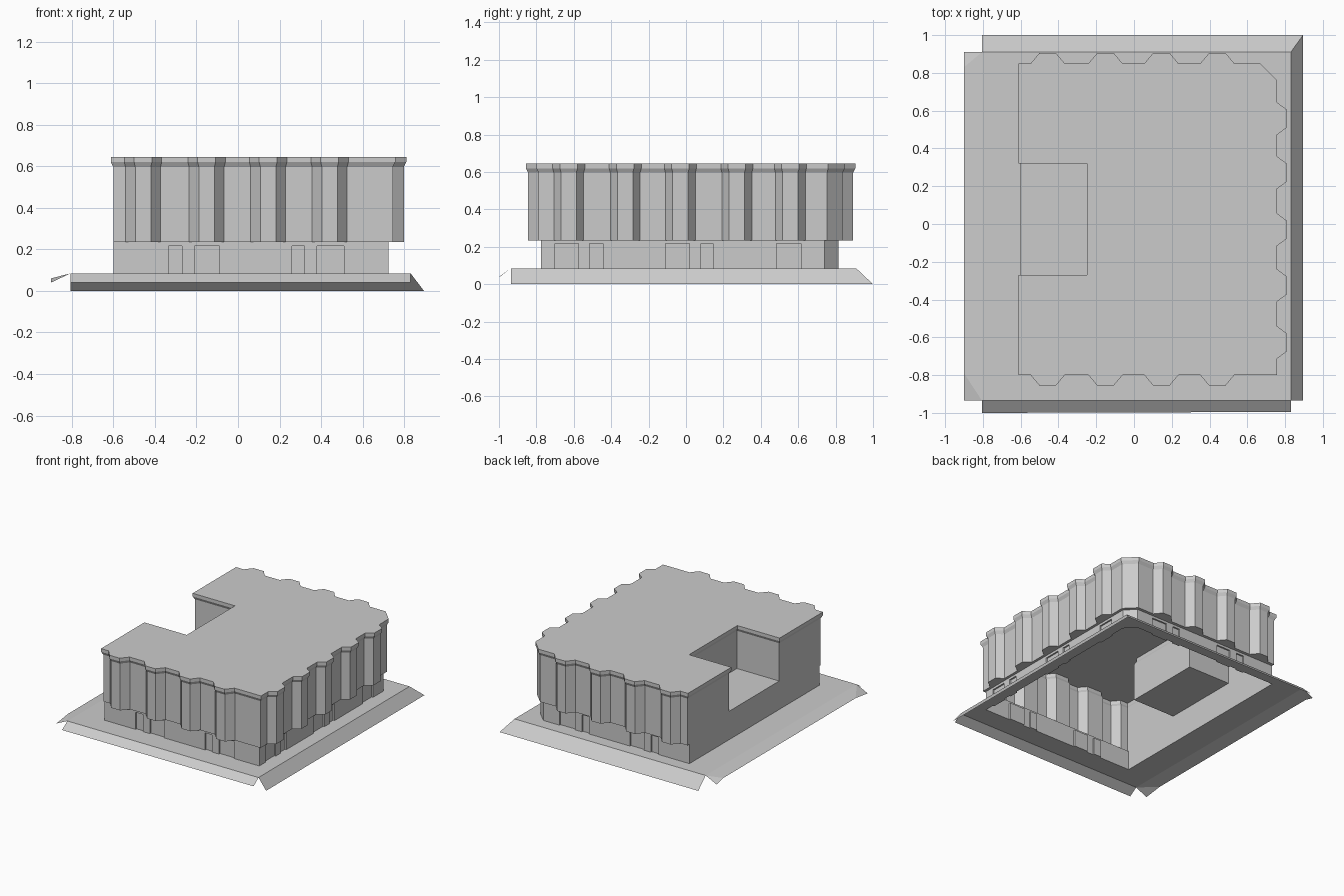
import bpy, bmesh
from mathutils import Vector

if "Cube" in bpy.data.objects:
    bpy.data.objects.remove(bpy.data.objects["Cube"])

grey = bpy.data.materials.new("plain grey")
grey.diffuse_color = (0.6, 0.6, 0.6, 1)
grey.use_nodes = True
grey.node_tree.nodes["Principled BSDF"].inputs["Base Color"].default_value = grey.diffuse_color

Z_GROUND, Z_DOOR, Z_LEDGE, Z_NOTCH = 0.085, 0.217, 0.235, 0.305
Z_NECK, Z_LIP, Z_ROOF = 0.597, 0.62, 0.645


def finish(name, bm):
    bmesh.ops.remove_doubles(bm, verts=bm.verts, dist=0.0001)
    mesh = bpy.data.meshes.new(name)
    bm.to_mesh(mesh)
    bm.free()
    mesh.materials.append(grey)
    bpy.context.collection.objects.link(bpy.data.objects.new(name, mesh))


def face(bm, pts):
    return bm.faces.new([bm.verts.new(p) for p in pts])


def flat(bm, pts, z):
    return face(bm, [(p[0], p[1], z) for p in pts])


def wall(bm, a, b, z0, a2, b2, z1):
    face(bm, [(a[0], a[1], z0), (b[0], b[1], z0), (b2[0], b2[1], z1), (a2[0], a2[1], z1)])


def ring(bm, low, z0, high, z1):
    n = len(low)
    for i in range(n):
        j = (i + 1) % n
        wall(bm, low[i], low[j], z0, high[i], high[j], z1)


def side(a, b, feats):
    """Straight run from a to b; feats = (centre, inner half, outer half, outward depth)."""
    a, b = Vector(a), Vector(b)
    d = (b - a).normalized()
    out = Vector((d.y, -d.x))
    pts = [a]
    for c, hi, ho, dep in sorted(feats, key=lambda f: f[0] * (d.x + d.y)):
        base = a + d * (c * (d.x + d.y) - a.dot(d))
        pts += [base - d * hi, base - d * ho + out * dep,
                base + d * ho + out * dep, base + d * hi]
    return pts + [b]


def offset(pts, dist):
    """Move a counter-clockwise outline outward by dist (mitred)."""
    res, n = [], len(pts)
    for i in range(n):
        d1 = (pts[i] - pts[i - 1]).normalized()
        d2 = (pts[(i + 1) % n] - pts[i]).normalized()
        n1, n2 = Vector((d1.y, -d1.x)), Vector((d2.y, -d2.x))
        m = n1 + n2
        res.append(pts[i] + m * (2 * dist / m.length_squared))
    return res


# outlines: roof with bays and a terrace cut-out, base with shallow doorways
bays_x = [(c, 0.09, 0.043, 0.056) for c in (-0.457, -0.151, 0.145, 0.441)]
bays_y = [(c, 0.086, 0.047, 0.053) for c in (0.558, 0.272, -0.03, -0.325, -0.627)]
cap = (side((-0.612, -0.80), (0.757, -0.80), bays_x)
       + side((0.757, -0.80), (0.757, 0.76), bays_y)[1:]
       + side((0.667, 0.85), (-0.612, 0.85), bays_x)
       + [Vector(p) for p in ((-0.612, 0.32), (-0.25, 0.32), (-0.25, -0.27), (-0.612, -0.27))])
body = offset(cap, -0.012)


def doors(spans):
    return [((a + b) / 2, (b - a) / 2, (b - a) / 2, -0.012) for a, b in spans]


doors_x = doors([(-0.335, -0.27), (-0.21, -0.09), (0.26, 0.32), (0.38, 0.51)])
doors_y = doors([(-0.70, -0.575), (-0.515, -0.445), (-0.11, 0.02), (0.08, 0.145), (0.485, 0.615)])
runs = [((-0.6, -0.775), (0.725, -0.775), doors_x),
        ((0.725, -0.775), (0.725, 0.74), doors_y),
        ((0.65, 0.815), (-0.6, 0.815), doors_x)]
base = [Vector(p) for p in ((-0.6, -0.775), (0.725, -0.775), (0.725, 0.74), (0.65, 0.815), (-0.6, 0.815))]
s = [side(*r) for r in runs]
base_low = s[0] + s[1][1:] + s[2]

# base storey with recessed doorways
bm = bmesh.new()
ring(bm, base_low, Z_GROUND, base_low, Z_DOOR)
ring(bm, base, Z_DOOR, base, Z_LEDGE)
for run in s:
    for i in range(1, len(run) - 1, 4):
        flat(bm, run[i:i + 4][::-1], Z_DOOR)
finish("base_storey", bm)

# upper walls, ledge underneath and terrace
bm = bmesh.new()
n = len(body)
for i in range(n):
    j = (i + 1) % n
    z0 = Z_NOTCH if n - 4 <= i < n - 1 else Z_LEDGE
    wall(bm, body[i], body[j], z0, body[i], body[j], Z_NECK)
flat(bm, (body[:-4] + base[::-1][:1] + base[::-1][1:])[::-1], Z_LEDGE)
wall(bm, body[-4], body[-1], Z_LEDGE, body[-4], body[-1], Z_NOTCH)
flat(bm, body[-4:][::-1], Z_NOTCH)
finish("upper_walls", bm)

# flared roof edge and flat roof
bm = bmesh.new()
ring(bm, body, Z_NECK, cap, Z_LIP)
ring(bm, cap, Z_LIP, cap, Z_ROOF)
flat(bm, cap, Z_ROOF)
finish("roof", bm)

# pavement with an opening under the building
X0, X1, Y0, Y1 = -0.805, 0.83, -0.935, 0.91
bm = bmesh.new()
edges = []
for loop in ([(X0, Y0), (X1, Y0), (X1, Y1), (X0, Y1)], base_low):
    vs = [bm.verts.new((p[0], p[1], Z_GROUND)) for p in loop]
    edges += [bm.edges.new((vs[i - 1], vs[i])) for i in range(len(vs))]
bmesh.ops.triangle_fill(bm, use_beauty=True, edges=edges, normal=(0, 0, 1))
for f in bm.faces:
    f.normal_update()
    if f.normal.z < 0:
        f.normal_flip()
finish("pavement", bm)

# sloping skirts round the pavement
bm = bmesh.new()
g = Z_GROUND
face(bm, [(X1, Y1, g), (X0, Y1, g), (X0, 1, 0), (0.895, 1, 0)])
face(bm, [(X1, Y0, g), (X1, Y1, g), (0.895, 1, 0), (0.895, Y0, 0)])
face(bm, [(X0, Y0, g), (X0, -1, 0.04), (X1, -0.995, 0.04), (X1, Y0, g)])
face(bm, [(X0, Y1, g), (X0, Y0, g), (-0.9, -0.79, 0.06), (-0.9, 0.83, 0.06)])
face(bm, [(X0, Y0, g), (-0.9, Y0, 0.04), (-0.9, -0.79, 0.06)])
face(bm, [(X0, Y1, g), (-0.9, 0.83, 0.06), (-0.9, Y1, 0.04)])
bmesh.ops.remove_doubles(bm, verts=bm.verts, dist=0.0001)
finish("pavement_skirt", bm)
